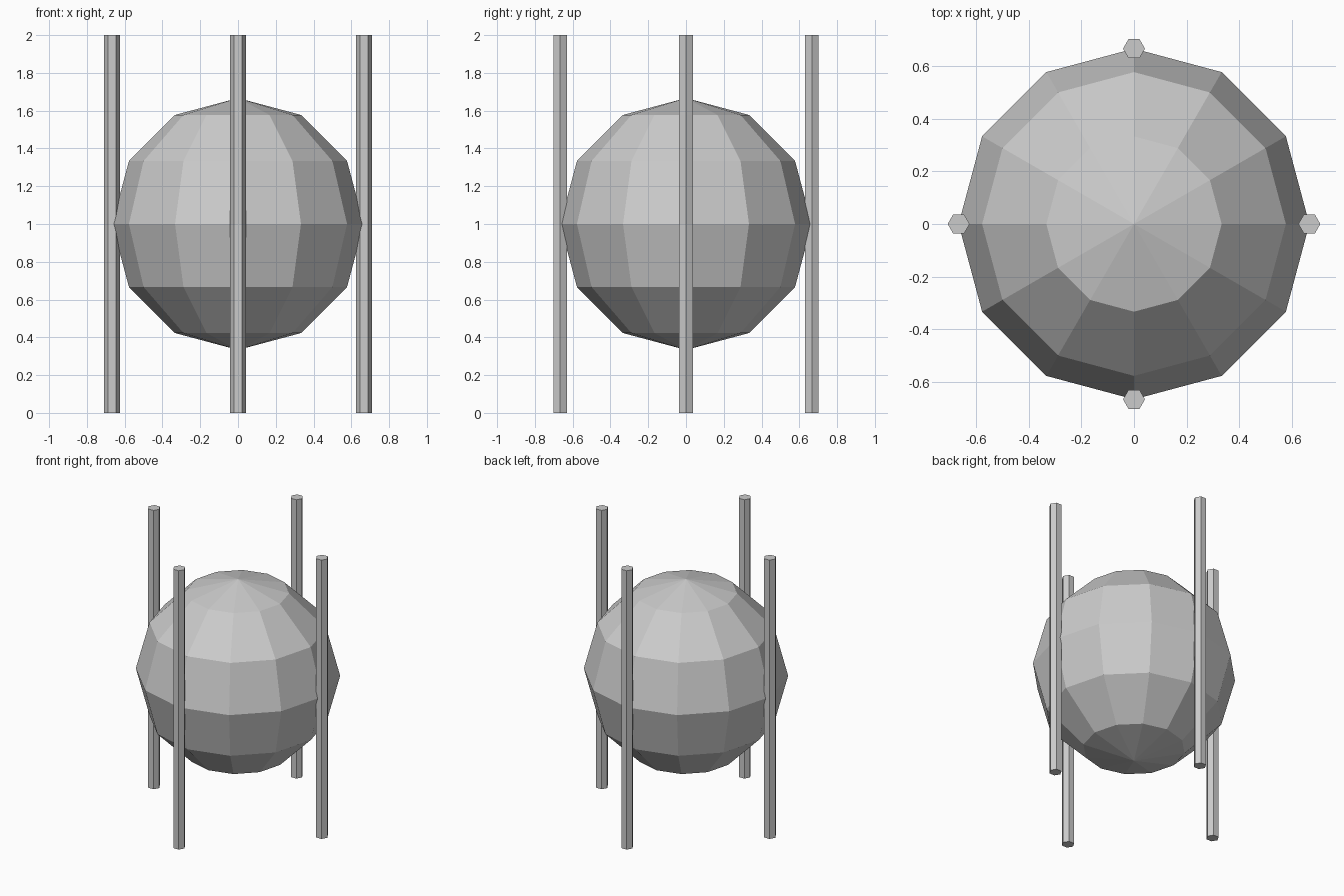
import bpy
import math

cube = bpy.data.objects.get("Cube")
if cube:
    bpy.data.objects.remove(cube, do_unlink=True)

RADIUS = 2 / 3
POST_RADIUS = RADIUS / 16
HEIGHT = 2

# Single grey material
grey = bpy.data.materials.new("plain grey")
grey.use_nodes = True
colour = (0.6, 0.6, 0.6, 1)
grey.diffuse_color = colour
grey.node_tree.nodes["Principled BSDF"].inputs["Base Color"].default_value = colour


def finish(name):
    obj = bpy.context.object
    obj.name = name
    obj.data.materials.append(grey)
    bpy.ops.object.shade_flat()


# Faceted ball held midway up the posts
bpy.ops.mesh.primitive_uv_sphere_add(
    segments=12, ring_count=6, radius=RADIUS, location=(0, 0, HEIGHT / 2))
finish("ball")

# Four hexagonal posts, each with corners pointing along x
for name, x, y in (("left_post", 1, 0), ("right_post", -1, 0),
                   ("front_post", 0, -1), ("back_post", 0, 1)):
    bpy.ops.mesh.primitive_cylinder_add(
        vertices=6, radius=POST_RADIUS, depth=HEIGHT,
        location=(x * RADIUS, y * RADIUS, HEIGHT / 2),
        rotation=(0, 0, math.radians(30)))
    finish(name)
